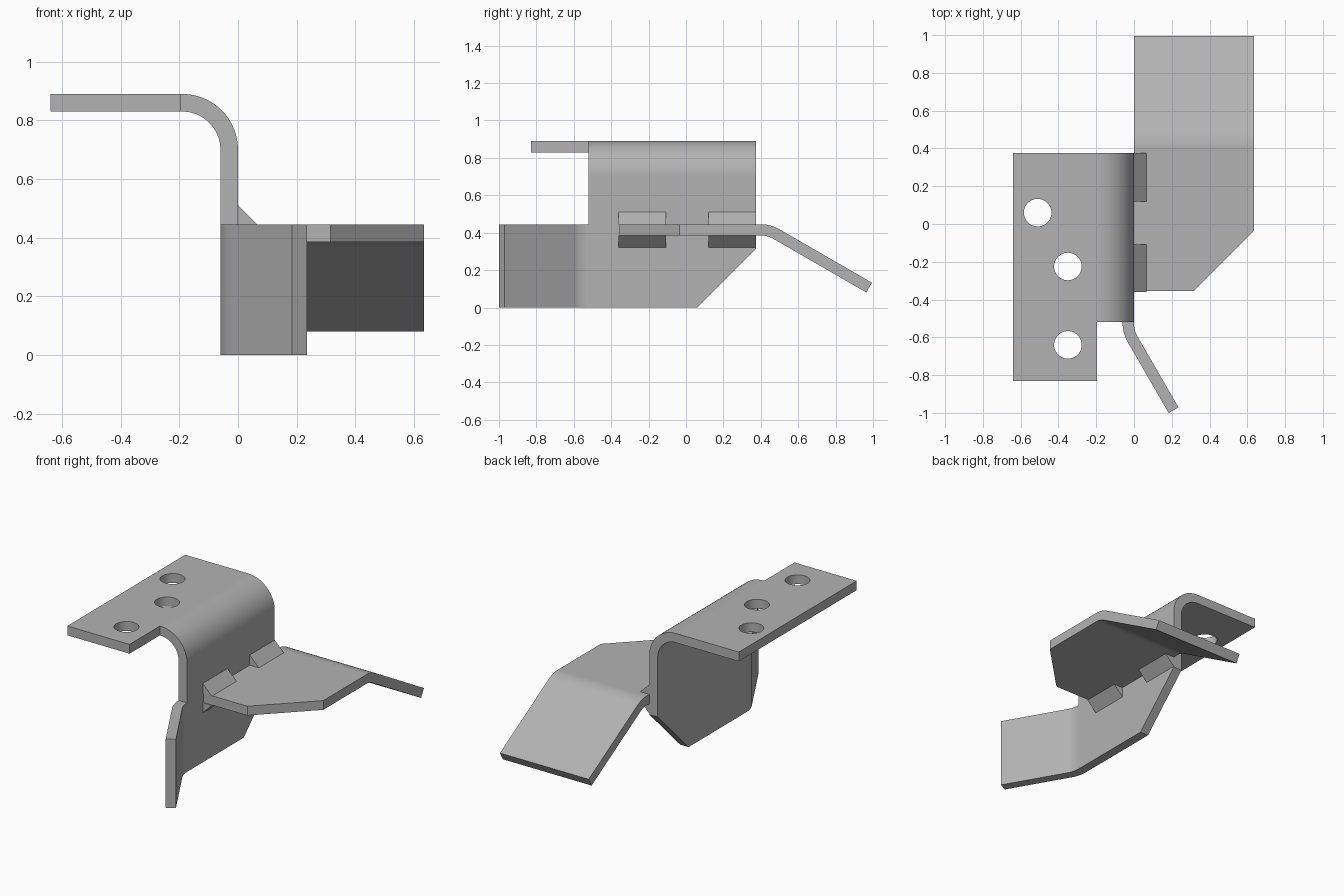
import bpy, bmesh
from math import sin, cos, pi, radians
from mathutils import Vector

old = bpy.data.objects.get("Cube")
if old:
    bpy.data.objects.remove(old, do_unlink=True)

steel = bpy.data.materials.new("grey steel")
steel.use_nodes = True
GREY = (0.45, 0.45, 0.45, 1)
steel.diffuse_color = GREY
steel.node_tree.nodes["Principled BSDF"].inputs["Base Color"].default_value = GREY

THICK = 0.06
RADIUS = 0.16


def bent_profile(start, heading, first, turn, last, steps):
    """Outline of a sheet: straight run, rounded bend, straight run."""
    p, a = Vector(start), radians(heading)
    turn = radians(turn)
    side = 1 if turn > 0 else -1
    path = [(p.copy(), a)]
    p += first * Vector((cos(a), sin(a)))
    centre = p + side * RADIUS * Vector((-sin(a), cos(a)))
    for i in range(steps + 1):
        b = a + turn * i / steps
        p = centre - side * RADIUS * Vector((-sin(b), cos(b)))
        path.append((p, b))
    path.append((p + last * Vector((cos(b), sin(b))), b))
    offset = [(q, Vector((-sin(b), cos(b))) * THICK / 2) for q, b in path]
    return [q + n for q, n in offset] + [q - n for q, n in reversed(offset)]


def rectangle(u0, u1, v0, v1):
    return [(u0, v0), (u1, v0), (u1, v1), (u0, v1)]


def extrude(name, profile, axis, low, high, chamfer=None):
    """Extrude a profile along an axis; chamfer is (point, outward normal)."""
    place = {"x": lambda u, v, h: (h, u, v),
             "y": lambda u, v, h: (u, h, v),
             "z": lambda u, v, h: (u, v, h)}[axis]
    bm = bmesh.new()
    ends = [[bm.verts.new(place(u, v, h)) for u, v in profile] for h in (low, high)]
    for ring in ends:
        bm.faces.new(ring)
    n = len(profile)
    for i in range(n):
        j = (i + 1) % n
        bm.faces.new((ends[0][i], ends[0][j], ends[1][j], ends[1][i]))
    if chamfer:
        cut = bmesh.ops.bisect_plane(
            bm, geom=bm.verts[:] + bm.edges[:] + bm.faces[:],
            plane_co=chamfer[0], plane_no=chamfer[1], clear_outer=True)
        rim = [e for e in cut["geom_cut"] if isinstance(e, bmesh.types.BMEdge)]
        bmesh.ops.edgenet_fill(bm, edges=rim)
    bmesh.ops.recalc_face_normals(bm, faces=bm.faces[:])
    mesh = bpy.data.meshes.new(name)
    bm.to_mesh(mesh)
    bm.free()
    mesh.materials.append(steel)
    obj = bpy.data.objects.new(name, mesh)
    bpy.context.collection.objects.link(obj)
    return obj


def activate(obj):
    bpy.ops.object.select_all(action="DESELECT")
    obj.select_set(True)
    bpy.context.view_layer.objects.active = obj


def combine(target, other, operation):
    activate(target)
    mod = target.modifiers.new("combine", "BOOLEAN")
    mod.operation, mod.solver, mod.object = operation, "EXACT", other
    bpy.ops.object.modifier_apply(modifier=mod.name)
    bpy.data.objects.remove(other, do_unlink=True)


def smooth(obj):
    activate(obj)
    bpy.ops.object.shade_smooth_by_angle(angle=radians(25))
    mod = obj.modifiers.new("flat runs", "WEIGHTED_NORMAL")
    mod.keep_sharp = True
    mod.weight = 100


# Main bracket: upright sheet bent over into the mounting flange
bracket = extrude("bracket", bent_profile((-0.03, 0), 90, 0.70, 90, 0.45, 16),
                  "y", -0.52, 0.375, ((0, 0.06, 0), (0, 1, -1)))

# Flange extension and angled wing, joined to the bracket
extension = extrude("flange_extension", rectangle(-0.64, -0.195, 0.83, 0.89), "y", -0.83, -0.52)
combine(bracket, extension, "UNION")
wing = extrude("wing", bent_profile((-0.03, -0.52), -90, 0.008, 30, 0.436, 8), "z", 0, 0.445)
combine(bracket, wing, "UNION")

# Bolt holes
for x, y in ((-0.51, 0.06), (-0.35, -0.225), (-0.35, -0.64)):
    circle = [(x + 0.073 * cos(2 * pi * i / 40), y + 0.073 * sin(2 * pi * i / 40))
              for i in range(40)]
    combine(bracket, extrude("hole_cutter", circle, "z", 0.75, 0.95), "DIFFERENCE")
smooth(bracket)

# Side shelf, bent downwards at the back, with one corner cut off
shelf = extrude("shelf", bent_profile((-0.355, 0.415), 0, 0.757, -30, 0.574, 8),
                "x", 0, 0.635, ((0.315, -0.355, 0), (1, -1, 0)))
smooth(shelf)

# Fillet welds above and below the shelf
LEG = 0.065
for place, y0, y1 in (("front", -0.36, -0.108), ("back", 0.12, 0.375)):
    for level, z, up in (("upper", 0.445, LEG), ("lower", 0.385, -LEG)):
        extrude(f"{place}_{level}_weld", [(0, z), (LEG, z), (0, z + up)], "y", y0, y1)
